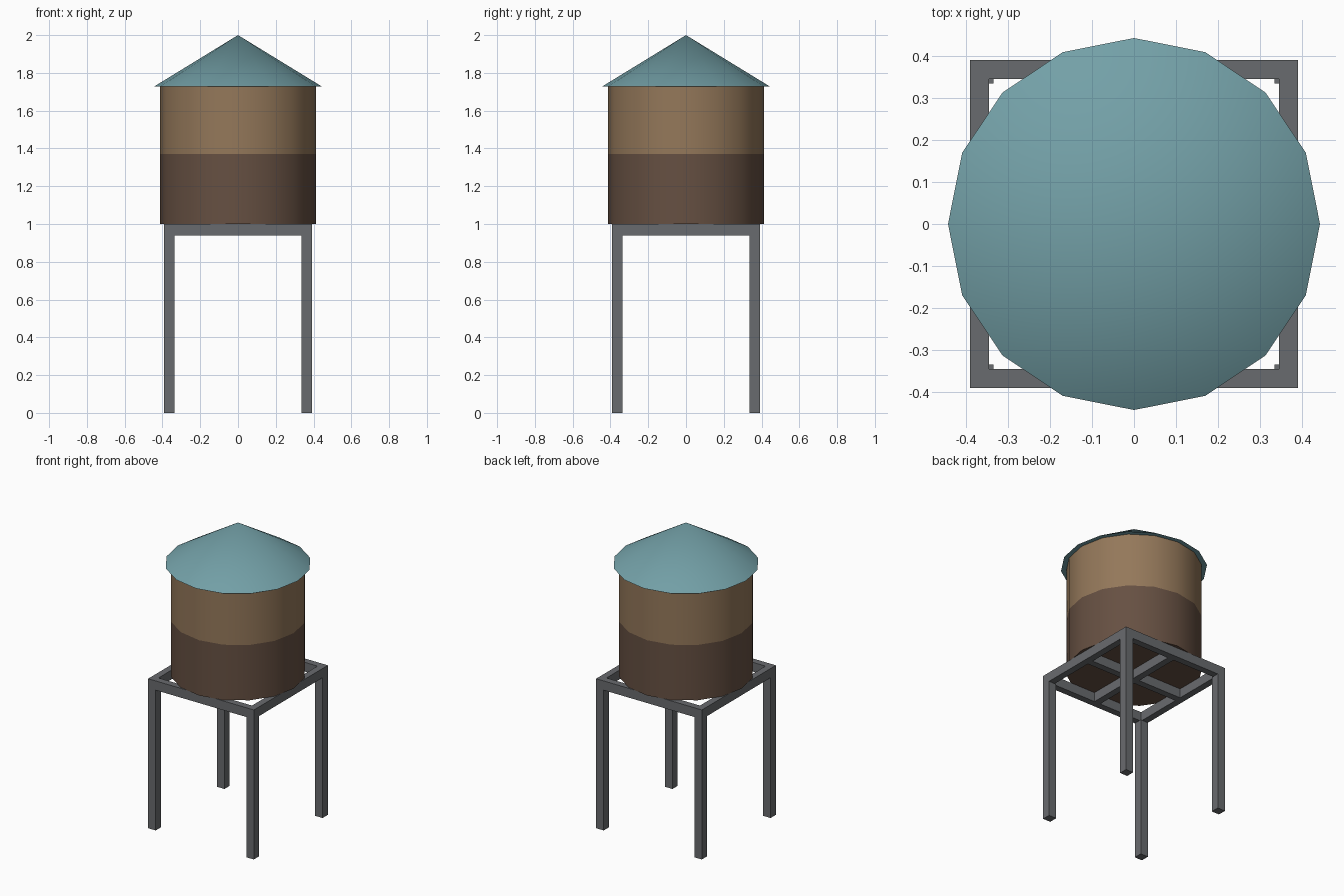
import bpy, bmesh, math

if "Cube" in bpy.data.objects:
    bpy.data.objects.remove(bpy.data.objects["Cube"])


def material(name, rgb):
    """Flat colour given as sRGB 0-255, stored linear."""
    m = bpy.data.materials.new(name)
    lin = [((c / 255 + 0.055) / 1.055) ** 2.4 for c in rgb]
    m.diffuse_color = (*lin, 1)
    m.use_nodes = True
    m.node_tree.nodes["Principled BSDF"].inputs["Base Color"].default_value = m.diffuse_color
    return m


TEAL = material("teal_roof", (115, 160, 167))
TAN = material("tan_wood", (148, 120, 90))
BROWN = material("dark_brown_wood", (102, 80, 66))
GREY = material("grey_steel", (105, 107, 110))

SIDES = 16


def box(name, x0, x1, y0, y1, z0, z1):
    """Axis-aligned steel bar between two corners."""
    bpy.ops.mesh.primitive_cube_add(
        size=1, location=((x0 + x1) / 2, (y0 + y1) / 2, (z0 + z1) / 2))
    ob = bpy.context.object
    ob.name = name
    ob.scale = (x1 - x0, y1 - y0, z1 - z0)
    bpy.ops.object.transform_apply(location=False, rotation=False, scale=True)
    ob.data.materials.append(GREY)
    return ob


def stack(name, rings, mats, rule):
    """Closed 16-sided solid from (radius, z) rings; radius 0 makes a tip."""
    bm = bmesh.new()
    loops = []
    for r, z in rings:
        if r == 0:
            loops.append([bm.verts.new((0, 0, z))] * SIDES)
        else:
            loops.append([bm.verts.new((r * math.cos(a), r * math.sin(a), z))
                          for a in (math.tau * i / SIDES for i in range(SIDES))])
    for lo, hi in zip(loops, loops[1:]):
        for i in range(SIDES):
            j = (i + 1) % SIDES
            bm.faces.new(list(dict.fromkeys((lo[i], lo[j], hi[j], hi[i]))))
    bm.faces.new(loops[0][::-1])
    if rings[-1][0] > 0:
        bm.faces.new(loops[-1])
    for f in bm.faces:
        f.material_index = rule(f.calc_center_median().z)
    bmesh.ops.recalc_face_normals(bm, faces=bm.faces)
    me = bpy.data.meshes.new(name)
    bm.to_mesh(me)
    bm.free()
    ob = bpy.data.objects.new(name, me)
    bpy.context.collection.objects.link(ob)
    for m in mats:
        me.materials.append(m)
    bpy.ops.object.select_all(action='DESELECT')
    ob.select_set(True)
    bpy.context.view_layer.objects.active = ob
    bpy.ops.object.shade_smooth_by_angle(angle=math.radians(30))
    return ob


# Stand: four legs, top frame and a cross under the tank
OUT, LEG, BAR = 0.391, 0.056, 0.045
Z0, Z1 = 0.938, 1.0
for sx, nx in ((-1, "left"), (1, "right")):
    for sy, ny in ((-1, "front"), (1, "back")):
        xs = sorted((sx * OUT, sx * (OUT - LEG)))
        ys = sorted((sy * OUT, sy * (OUT - LEG)))
        box(f"{ny}_{nx}_leg", *xs, *ys, 0, Z0)

IN = OUT - BAR
for s, nx, ny in ((-1, "left", "front"), (1, "right", "back")):
    edge = sorted((s * OUT, s * IN))
    box(f"{ny}_frame_bar", -OUT, OUT, *edge, Z0, Z1)
    box(f"{nx}_frame_bar", *edge, -IN, IN, Z0, Z1)
    half = sorted((s * BAR / 2, s * IN))
    box(f"{ny}_cross_bar", -BAR / 2, BAR / 2, *half, Z0, Z1)
box("long_cross_bar", -IN, IN, -BAR / 2, BAR / 2, Z0, Z1)

# Tank: dark lower half, lighter upper half
stack("tank", [(0.412, 1.0), (0.412, 1.37), (0.412, 1.73)],
      [BROWN, TAN], lambda z: int(z > 1.37))

# Conical roof with a small overhang
stack("roof", [(0.444, 1.728), (0, 2.0)], [TEAL], lambda z: 0)
